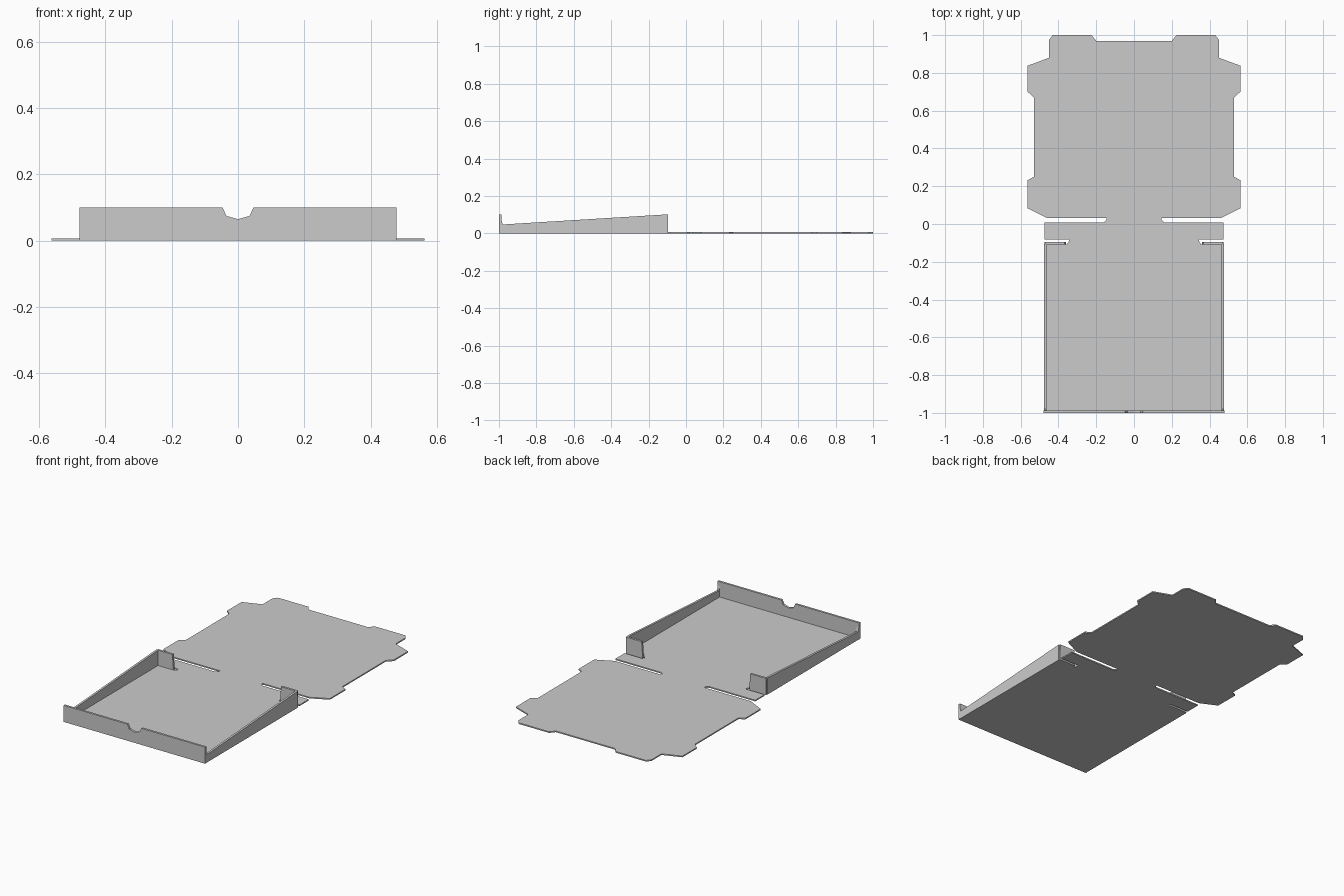
import bpy, bmesh
from mathutils import Vector

if "Cube" in bpy.data.objects:
    bpy.data.objects.remove(bpy.data.objects["Cube"])

CARD = 0.0075   # flat sheet thickness
WALL = 0.013    # folded wall thickness


def slab(name, points, push):
    """Closed card panel: a flat polygon extruded along the push vector."""
    bm = bmesh.new()
    face = bm.faces.new([bm.verts.new(p) for p in points])
    new = bmesh.ops.extrude_face_region(bm, geom=[face])["geom"]
    verts = [g for g in new if isinstance(g, bmesh.types.BMVert)]
    bmesh.ops.translate(bm, verts=verts, vec=Vector(push))
    bmesh.ops.recalc_face_normals(bm, faces=bm.faces)
    mesh = bpy.data.meshes.new(name)
    bm.to_mesh(mesh)
    bm.free()
    obj = bpy.data.objects.new(name, mesh)
    bpy.context.collection.objects.link(obj)
    return obj


def mirrored(half):
    return half + [(-x, y) for x, y in reversed(half)]


# Flat sheet: unfolded lid, hinge spine and tray floor (right half outline)
sheet = [
    (0.20, 0.97), (0.225, 1.0), (0.43, 1.0), (0.45, 0.975), (0.45, 0.88),
    (0.563, 0.838), (0.563, 0.70), (0.53, 0.67), (0.53, 0.25), (0.563, 0.232),
    (0.563, 0.083), (0.46, 0.032), (0.145, 0.032), (0.145, 0.022),
    (0.16, 0.007), (0.473, 0.007), (0.473, -0.083), (0.345, -0.083),
    (0.345, -0.093), (0.355, -0.108), (0.470, -0.108), (0.470, -0.99),
]
slab("lid_and_floor_sheet", [(x, y, 0) for x, y in mirrored(sheet)], (0, 0, CARD))

# Front wall with the finger notch in its top edge
front = [(0.0, 0.065), (0.035, 0.075), (0.047, 0.101), (0.478, 0.101), (0.478, 0.0)]
outline = front + [(-x, z) for x, z in reversed(front[1:])]
slab("front_wall", [(x, -1.0, z) for x, z in outline], (0, WALL, 0))

# Side walls sloping down to the front, and folded-in back flaps
side = [(-0.99, 0.0), (-0.99, 0.085), (-0.98, 0.048), (-0.13, 0.1),
        (-0.105, 0.101), (-0.105, 0.0)]
flap = [(0.36, 0.0), (0.367, 0.101), (0.472, 0.101), (0.474, 0.0)]
for s, label in ((1, "right"), (-1, "left")):
    slab(label + "_side_wall", [(s * 0.477, y, z) for y, z in side], (-s * WALL, 0, 0))
    slab(label + "_back_flap", [(s * x, -0.096, z) for x, z in flap], (0, -WALL, 0))
